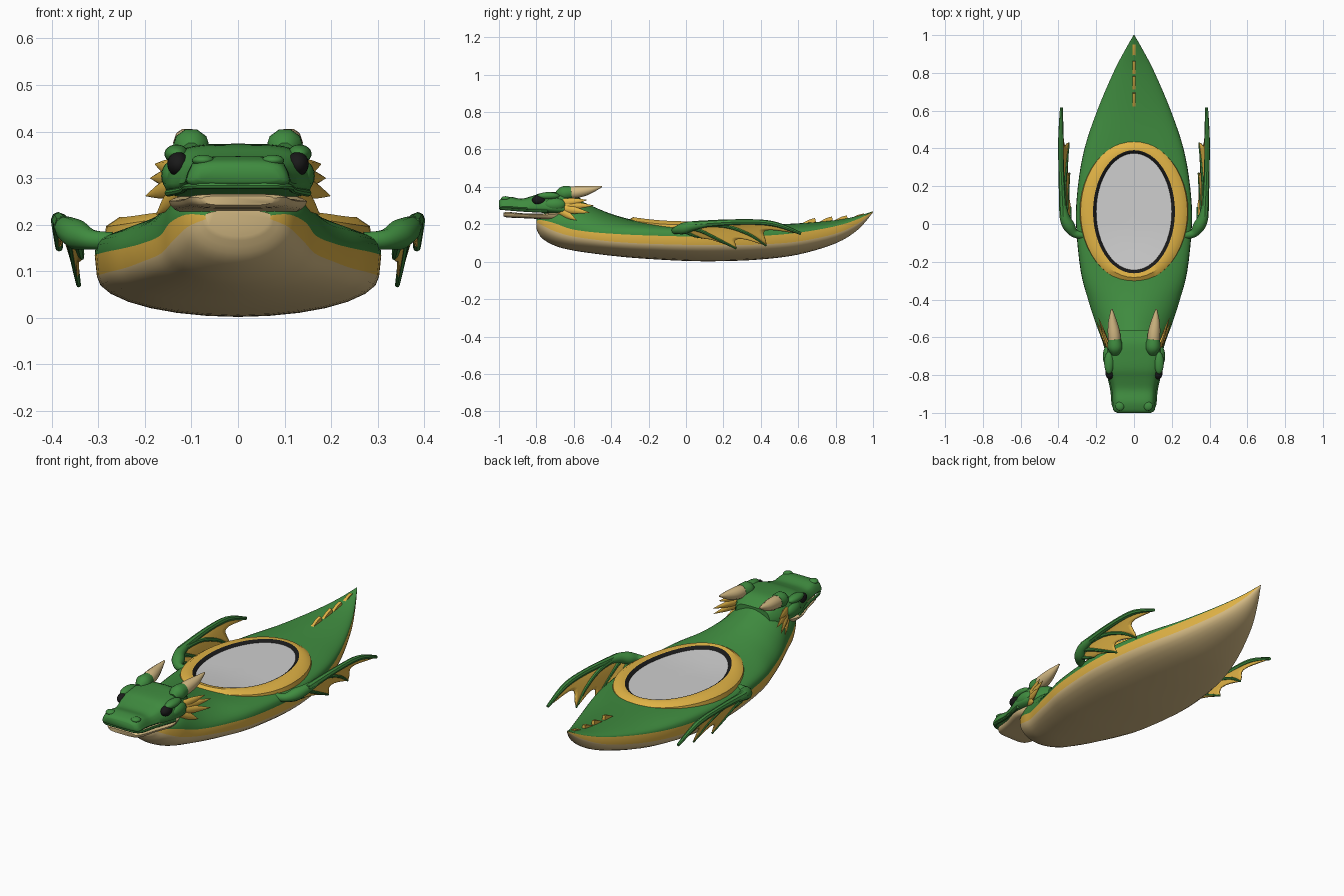
import bpy, bmesh, math
from mathutils import Vector

if "Cube" in bpy.data.objects:
    bpy.data.objects.remove(bpy.data.objects["Cube"])


def material(name, rgb):
    m = bpy.data.materials.new(name)
    m.diffuse_color = (*rgb, 1)
    m.use_nodes = True
    m.node_tree.nodes["Principled BSDF"].inputs["Base Color"].default_value = m.diffuse_color
    return m


GREEN = material("dragon green", (0.05, 0.26, 0.05))
GOLD = material("gold trim", (0.75, 0.45, 0.06))
TAN = material("belly tan", (0.66, 0.49, 0.23))
BLACK = material("black", (0.01, 0.01, 0.01))
GREY = material("light grey", (0.62, 0.62, 0.62))


def finish(name, bm, mats, angle=40):
    bmesh.ops.remove_doubles(bm, verts=bm.verts, dist=1e-5)
    bmesh.ops.recalc_face_normals(bm, faces=bm.faces)
    me = bpy.data.meshes.new(name)
    bm.to_mesh(me)
    bm.free()
    for m in mats:
        me.materials.append(m)
    ob = bpy.data.objects.new(name, me)
    bpy.context.collection.objects.link(ob)
    bpy.ops.object.select_all(action='DESELECT')
    ob.select_set(True)
    bpy.context.view_layer.objects.active = ob
    bpy.ops.object.shade_smooth_by_angle(angle=math.radians(angle))
    return ob


def smooth_rows(rows, steps):
    """Catmull-Rom resampling of rows of numbers."""
    out, n = [], len(rows)
    for i in range(n - 1):
        a, b, c, d = (rows[max(0, min(n - 1, i + k))] for k in (-1, 0, 1, 2))
        for s in range(steps):
            t = s / steps
            out.append([q + 0.5 * t * (r - p + t * (2 * p - 5 * q + 4 * r - e + t * (3 * (q - r) + e - p)))
                        for p, q, r, e in zip(a, b, c, d)])
    return out + [list(rows[-1])]


def loft(name, rings, mats, index=lambda k: 0, caps=True, closed=True, angle=40):
    """Skin a row of rings; index(k) picks the material of strip k."""
    bm = bmesh.new()
    vs = [[bm.verts.new(p) for p in r] for r in rings]
    n = len(rings[0])
    for a, b in zip(vs, vs[1:]):
        for k in range(n if closed else n - 1):
            j = (k + 1) % n
            bm.faces.new((a[k], a[j], b[j], b[k])).material_index = index(k)
    if caps:
        bm.faces.new(vs[0])
        bm.faces.new(vs[-1])
    return finish(name, bm, mats, angle)


def tube(name, points, mat, steps=5, sides=10, flat=1.0):
    """Tapered tube through (x, y, z, radius) points; flat squeezes its width."""
    rows = smooth_rows(points, steps)
    c = [Vector(r[:3]) for r in rows]
    rings = []
    for i, r in enumerate(rows):
        d = (c[min(i + 1, len(c) - 1)] - c[max(i - 1, 0)]).normalized()
        u = d.cross(Vector((0, 0, 1))).normalized()
        v = d.cross(u)
        rings.append([c[i] + max(r[3], .001) * (u * math.cos(t) * flat + v * math.sin(t))
                      for t in (2 * math.pi * k / sides for k in range(sides))])
    return loft(name, rings, [mat])


def blob(name, centre, size, mat):
    bm = bmesh.new()
    bmesh.ops.create_uvsphere(bm, u_segments=20, v_segments=12, radius=1)
    for v in bm.verts:
        v.co = Vector([c + s * q for c, s, q in zip(centre, size, v.co)])
    return finish(name, bm, [mat])


# Hull: y, half width, keel z, gold low z, gold high z, deck z, deck squareness
hull = [(-.80, .07, .175, .212, .220, .232, 2), (-.77, .11, .125, .195, .222, .25, 2),
        (-.70, .145, .085, .162, .205, .305, 2), (-.62, .168, .063, .138, .176, .345, 1.8),
        (-.52, .205, .047, .122, .160, .305, 1.6), (-.40, .243, .032, .108, .150, .256, 1.8),
        (-.25, .282, .018, .098, .142, .218, 2.6), (0, .307, .004, .090, .135, .196, 3.5),
        (.2, .297, .003, .088, .135, .195, 3.5), (.4, .262, .012, .092, .138, .198, 2.8),
        (.6, .195, .038, .108, .155, .205, 2), (.8, .11, .098, .150, .190, .222, 1.8),
        (.92, .048, .172, .205, .228, .245, 1.8), (1, .002, .264, .266, .268, .27, 2)]
B, D = 7, 10
rings = []
for y, w, zb, zl, zh, zt, n in smooth_rows(hull, 4):
    half = [(w * .985 * math.sin(a), zl - (zl - zb) * math.cos(a))
            for a in (math.pi / 2 * k / B for k in range(B + 1))]
    for k in range(D + 1):
        a = math.pi / 2 * k / D
        half.append((w * max(math.cos(a), 0) ** (2 / n), zh + (zt - zh) * math.sin(a) ** (2 / n)))
    half[-1] = (0, zt)
    rings.append([(x, y, z) for x, z in half] + [(-x, y, z) for x, z in half[-2:0:-1]])
N = len(rings[0])


def hull_colour(k):
    k = min(k, N - 1 - k)
    return 0 if k < B else 1 if k == B else 2


hull_ob = loft("hull", rings, [TAN, GOLD, GREEN], hull_colour)
hull_ob.data.polygons[-2].material_index = 0


# Cockpit: concentric ellipses that lift a little toward the neck
def ellipses(name, rows, mat):
    rs = []
    for rx, ry, z in rows:
        ring = []
        for k in range(48):
            t = 2 * math.pi * k / 48
            y = .065 + ry * math.sin(t)
            ring.append((rx * math.cos(t), y, z + .025 * (max(0, -y) / .3) ** 2))
        rs.append(ring)
    return loft(name, rs, [mat], caps=False)


ellipses("cockpit_rim", [(.288, .378, .168), (.283, .373, .197), (.255, .348, .216), (.215, .324, .215)], GOLD)
ellipses("cockpit_lip", [(.217, .326, .2155), (.212, .322, .215), (.199, .308, .203)], BLACK)
ellipses("cockpit_floor", [(.201, .31, .204), (.13, .2, .204), (.06, .1, .204), (.00005, .0001, .204)], GREY)


# Head and jaw: y, half width, bottom z, top z
def rounded_box(name, rows, mat, taper, power):
    rs = []
    for y, w, zb, zt in smooth_rows(rows, 4):
        ring = []
        for k in range(24):
            c, s = math.cos(math.pi * k / 12), math.sin(math.pi * k / 12)
            h = math.copysign(abs(s) ** power, s)
            ring.append((w * (1 - taper * h) * math.copysign(abs(c) ** power, c), y,
                         (zb + zt) / 2 + (zt - zb) / 2 * h))
        rs.append(ring)
    return loft(name, rs, [mat])


rounded_box("head", [(-1, .085, .292, .325), (-.985, .105, .28, .338), (-.94, .108, .278, .347),
                     (-.88, .112, .274, .337), (-.82, .128, .267, .352), (-.77, .145, .262, .368),
                     (-.70, .152, .255, .373), (-.62, .135, .25, .370), (-.56, .10, .25, .335)], GREEN, .12, .5)
rounded_box("lower_jaw", [(-.975, .075, .242, .262), (-.95, .10, .236, .266), (-.86, .118, .232, .258),
                          (-.76, .145, .226, .258), (-.68, .13, .215, .268)], TAN, -.08, .5)
tube("lip_ridge", [(-.15, -.74, .268, .008), (-.12, -.87, .274, .007), (-.10, -.98, .283, .007),
                   (0, -1 + .01, .284, .007), (.10, -.98, .283, .007), (.12, -.87, .274, .007),
                   (.15, -.74, .268, .008)], GREEN, 4, 8)


def membrane(name, a, b):
    """Scalloped web between two finger paths."""
    pa, pb = (smooth_rows(p, 4) for p in (a, b))
    n = min(len(pa), len(pb)) - 1
    rs = []
    for k in range(9):
        s = k / 8
        row = []
        for i in range(n + 1):
            f = i * (1 - .27 * math.sin(math.pi * s))
            j = min(int(f), n - 1)
            p, q = (Vector(r[j][:3]).lerp(Vector(r[j + 1][:3]), f - j) for r in (pa, pb))
            row.append(p.lerp(q, s))
        rs.append(row)
    ob = loft(name, rs, [GOLD], caps=False, closed=False)
    m = ob.modifiers.new("thickness", 'SOLIDIFY')
    m.thickness, m.offset = .006, 0


for side, s in (("left", -1), ("right", 1)):
    def m(*pts):
        return [(s * p[0],) + p[1:] for p in pts]

    # Face details
    blob("eye_" + side, (s * .128, -.785, .33), (.024, .038, .026), BLACK)
    blob("brow_" + side, (s * .132, -.735, .352), (.026, .06, .02), GREEN)
    blob("cheek_" + side, (s * .135, -.70, .305), (.03, .06, .035), GREEN)
    blob("nostril_" + side, (s * .075, -.965, .338), (.024, .024, .012), GREEN)
    tube("horn_base_" + side, m((.10, -.69, .355, .022), (.10, -.655, .365, .04), (.104, -.61, .37, .034)), GREEN)
    tube("horn_" + side, m((.102, -.64, .366, .032), (.106, -.58, .373, .033),
                           (.113, -.52, .383, .024), (.118, -.45, .402, .004)), TAN)

    # Cheek frill spikes
    for i, tip in enumerate([(.178, -.53, .33), (.188, -.495, .30), (.198, -.515, .262), (.175, -.585, .222)]):
        root = (.125, -.68, .312 - .012 * i)
        mid = tuple((a + b) / 2 for a, b in zip(root, tip))
        tube("frill_spike_%s_%d" % (side, i + 1),
             m(root + (.022,), mid + (.019,), tip + (.001,)), GOLD, 4, 8, .5)

    # Wing: shoulder, leading arm, fingers and webs
    tube("wing_shoulder_" + side, m((.27, -.06, .165, .02), (.315, -.05, .168, .022),
                                    (.345, -.01, .178, .032), (.368, .04, .192, .026), (.38, .12, .203, .016)), GREEN)
    fingers = [m((.345, -.03, .175, .012), (.342, .01, .155, .010), (.338, .05, .138, .008), (.335, .09, .128, .004)),
               m((.365, .0, .19, .016), (.358, .08, .165, .010), (.35, .18, .115, .008), (.342, .27, .07, .005)),
               m((.375, .04, .2, .018), (.368, .2, .193, .011), (.358, .33, .15, .009), (.345, .43, .085, .005)),
               m((.375, .05, .198, .020), (.385, .27, .212, .015), (.387, .46, .204, .014), (.384, .615, .15, .008))]
    for i, f in enumerate(fingers):
        tube("wing_finger_%s_%d" % (side, i + 1), f, GREEN, 5, 8)
    for i in range(3):
        membrane("wing_web_%s_%d" % (side, i + 1), fingers[i], fingers[i + 1])

# Tail spines: swept triangular plates along the ridge
for i, (y, z, h) in enumerate([(.61, .20, .034), (.70, .206, .036), (.78, .214, .034), (.87, .228, .03)]):
    outline = [(y, z), (y + .05, z + h * .75), (y + .08, z + h), (y + .085, z + .012), (y + .085, z - .01)]
    loft("tail_spine_%d" % (i + 1), [[(x, a, b) for a, b in outline] for x in (-.008, .008)], [GOLD])
